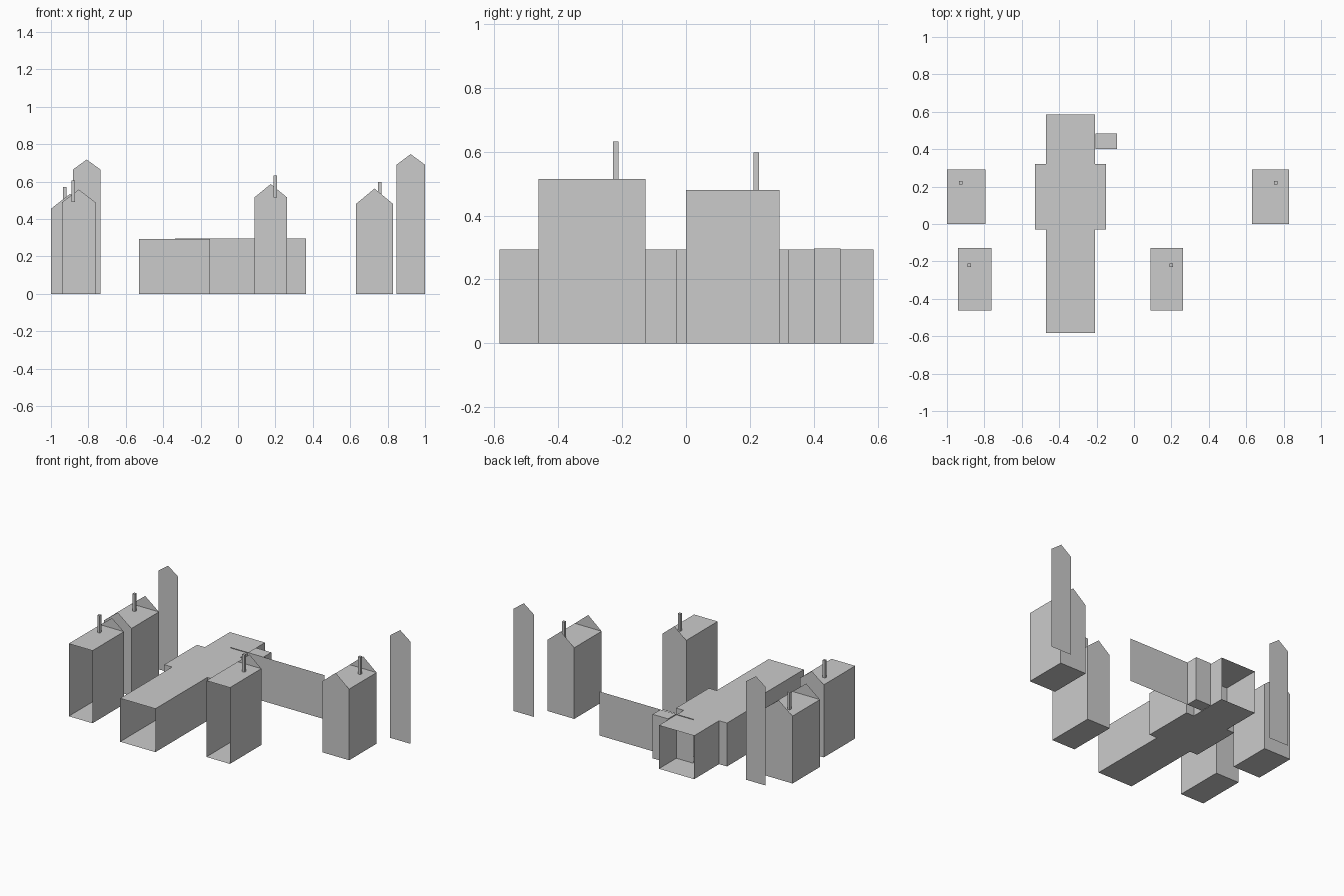
import bpy

if "Cube" in bpy.data.objects:
    bpy.data.objects.remove(bpy.data.objects["Cube"])


def make_mesh(name, verts, faces):
    mesh = bpy.data.meshes.new(name)
    mesh.from_pydata(verts, [], faces)
    mesh.update()
    obj = bpy.data.objects.new(name, mesh)
    bpy.context.collection.objects.link(obj)
    return obj


def box(name, x0, x1, y0, y1, z0, z1, front=True, back=True):
    """Box whose front and back walls may be left open."""
    verts = [(x, y, z) for z in (z0, z1) for x, y in ((x0, y0), (x1, y0), (x1, y1), (x0, y1))]
    faces = [(3, 2, 1, 0), (4, 5, 6, 7), (1, 2, 6, 5), (3, 0, 4, 7)]
    if front:
        faces.append((0, 1, 5, 4))
    if back:
        faces.append((2, 3, 7, 6))
    return make_mesh(name, verts, faces)


def card(name, x0, x1, y, eave, peak=None, faces_back=False):
    """Upright sheet without thickness, with an optional gable point."""
    verts = [(x0, y, 0), (x1, y, 0), (x1, y, eave), (x0, y, eave)]
    if peak:
        verts.insert(3, ((x0 + x1) / 2, y, peak))
    order = list(range(len(verts)))
    return make_mesh(name, verts, [order[::-1] if faces_back else order])


# Flat-topped houses with gable sheets and chimneys
houses = [
    # name, x0, x1, y0, y1, eave, peak, front gable, chimney x, chimney y
    ("back_left_house", -1.0, -0.795, 0.0, 0.292, 0.455, 0.535, True, -0.926, 0.22),
    ("back_right_house", 0.63, 0.83, 0.0, 0.292, 0.48, 0.563, True, 0.757, 0.22),
    ("front_left_house", -0.94, -0.763, -0.462, -0.127, 0.49, 0.558, False, -0.881, -0.22),
    ("front_right_house", 0.087, 0.263, -0.462, -0.127, 0.515, 0.587, False, 0.2, -0.22),
]
for name, x0, x1, y0, y1, eave, peak, gable, cx, cy in houses:
    box(name + "_body", x0, x1, y0, y1, 0, eave, front=False, back=False)
    card(name + "_back_gable", x0, x1, y1, eave, peak, faces_back=True)
    if gable:
        card(name + "_front_gable", x0, x1, y0, eave, peak)
    r = 0.009
    box(name + "_chimney", cx - r, cx + r, cy - r, cy + r, eave, eave + 0.117)

# Long hall, open at both ends, with a wider block across it
box("hall", -0.471, -0.208, -0.584, 0.586, 0, 0.293, front=False, back=False)
box("hall_cross_block", -0.53, -0.15, -0.03, 0.32, 0, 0.293)

# Small annex and the thin wall running past it
box("annex", -0.205, -0.09, 0.4, 0.484, 0, 0.297)
card("long_wall", -0.336, 0.364, 0.4, 0.297)

# Free-standing gable sheets
card("left_gable_sheet", -0.882, -0.736, 0.41, 0.665, 0.718)
card("right_gable_sheet", 0.847, 1.0, 0.41, 0.69, 0.747)
